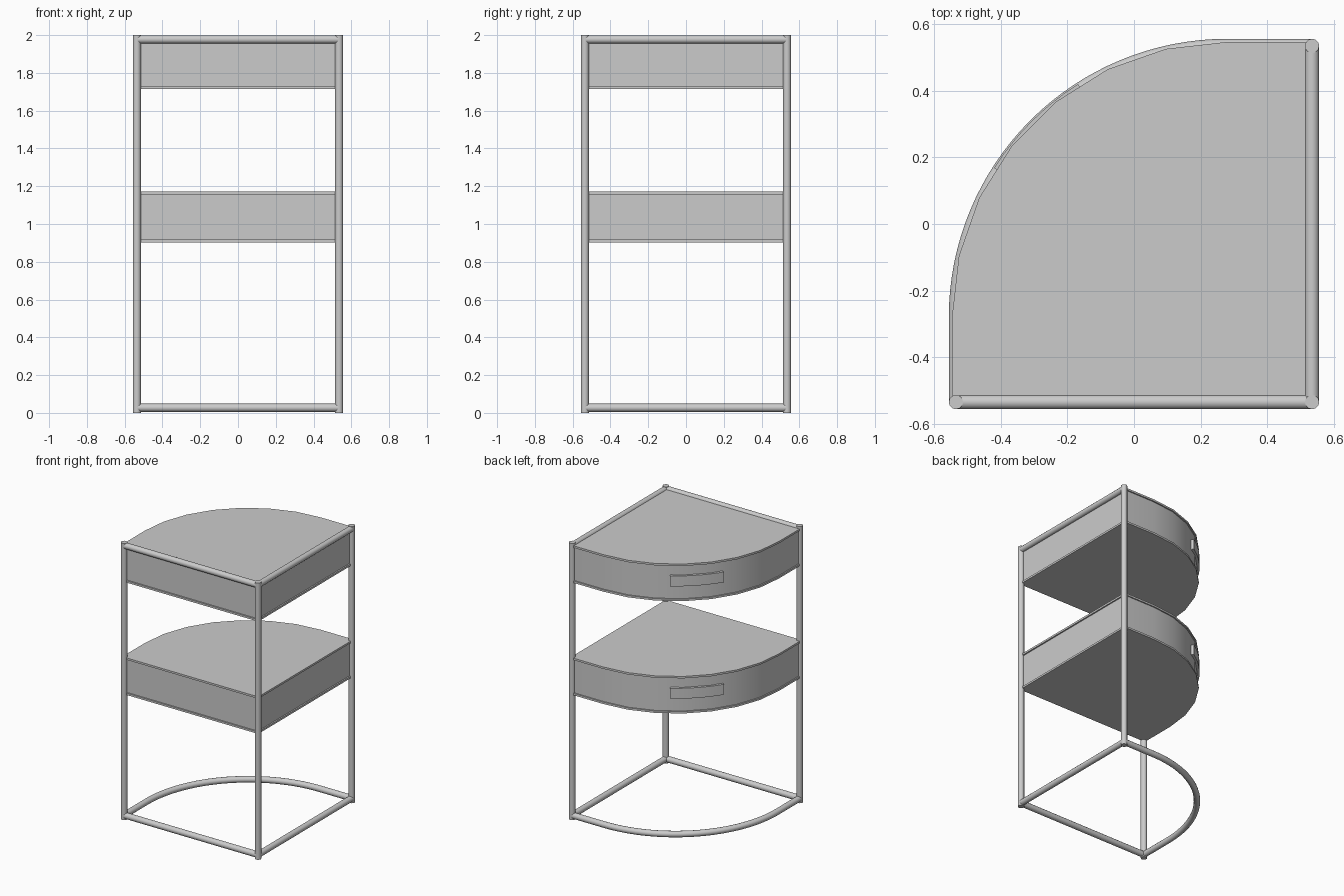
import bpy, bmesh
from math import sin, cos, radians, pi

if "Cube" in bpy.data.objects:
    bpy.data.objects.remove(bpy.data.objects["Cube"])

E = 0.535          # post centre offset from the middle
C = 0.28           # centre of the rounded corner is (C, -C)
R = 0.0215         # tube radius


def arc(radius, n, a0=0.0, a1=90.0):
    """Points on the rounded corner, from the left side round to the back."""
    pts = []
    for i in range(n + 1):
        a = radians(a0 + (a1 - a0) * i / n)
        pts.append((C - radius * cos(a), -C + radius * sin(a)))
    return pts


def prism(name, outline, z0, z1):
    """Extruded flat outline."""
    bm = bmesh.new()
    face = bm.faces.new([bm.verts.new((x, y, z0)) for x, y in outline])
    top = bmesh.ops.extrude_face_region(bm, geom=[face])["geom"]
    for v in top:
        if isinstance(v, bmesh.types.BMVert):
            v.co.z = z1
    bmesh.ops.recalc_face_normals(bm, faces=bm.faces)
    me = bpy.data.meshes.new(name)
    bm.to_mesh(me)
    bm.free()
    ob = bpy.data.objects.new(name, me)
    bpy.context.collection.objects.link(ob)
    bpy.ops.object.select_all(action='DESELECT')
    ob.select_set(True)
    bpy.context.view_layer.objects.active = ob
    bpy.ops.object.shade_smooth_by_angle(angle=radians(30))
    return ob


def tube(name, pts, radius=R):
    """Round tube along a path, converted to a mesh."""
    cu = bpy.data.curves.new(name, 'CURVE')
    cu.dimensions = '3D'
    cu.bevel_depth = radius
    cu.bevel_resolution = 4
    cu.use_fill_caps = True
    sp = cu.splines.new('POLY')
    sp.points.add(len(pts) - 1)
    for p, co in zip(sp.points, pts):
        p.co = (*co, 1.0)
    ob = bpy.data.objects.new(name, cu)
    bpy.context.collection.objects.link(ob)
    bpy.ops.object.select_all(action='DESELECT')
    ob.select_set(True)
    bpy.context.view_layer.objects.active = ob
    bpy.ops.object.convert(target='MESH')
    bpy.ops.object.shade_smooth_by_angle(angle=radians(40))
    return ob


def quarter(side, radius):
    """Plan outline of a shelf: square corner plus rounded front."""
    return [(side, -side)] + [(C - radius, -side)] + arc(radius, 7) + [(side, -C + radius)]


# three upright posts
for name, x, y in (("left_post", -E, -E), ("corner_post", E, -E), ("right_post", E, E)):
    tube(name, [(x, y, 0.0), (x, y, 2.0)])

# straight rails at the floor and at the top
for level, z in (("base", 0.027), ("top", 1.977)):
    tube(level + "_front_rail", [(-E, -E, z), (E, -E, z)])
    tube(level + "_side_rail", [(E, -E, z), (E, E, z)])

# curved floor rail
path = [(-E, -E)] + arc(C + E, 32) + [(E, E)]
tube("base_curved_rail", [(x, y, 0.027) for x, y in path])

# two drawer units: body, thin plates above and below, curved handle
for unit, z in (("lower", 0.903), ("upper", 1.715)):
    h = 0.268
    prism(unit + "_drawer_body", quarter(0.53, 0.818), z + 0.014, z + h - 0.014)
    prism(unit + "_bottom_plate", quarter(0.54, 0.827), z, z + 0.014)
    prism(unit + "_top_plate", quarter(0.54, 0.827), z + h - 0.014, z + h)
    grip = arc(0.832, 8, 32.6, 57.4) + arc(0.80, 8, 57.4, 32.6)
    prism(unit + "_drawer_handle", grip, z + 0.11, z + 0.185)
